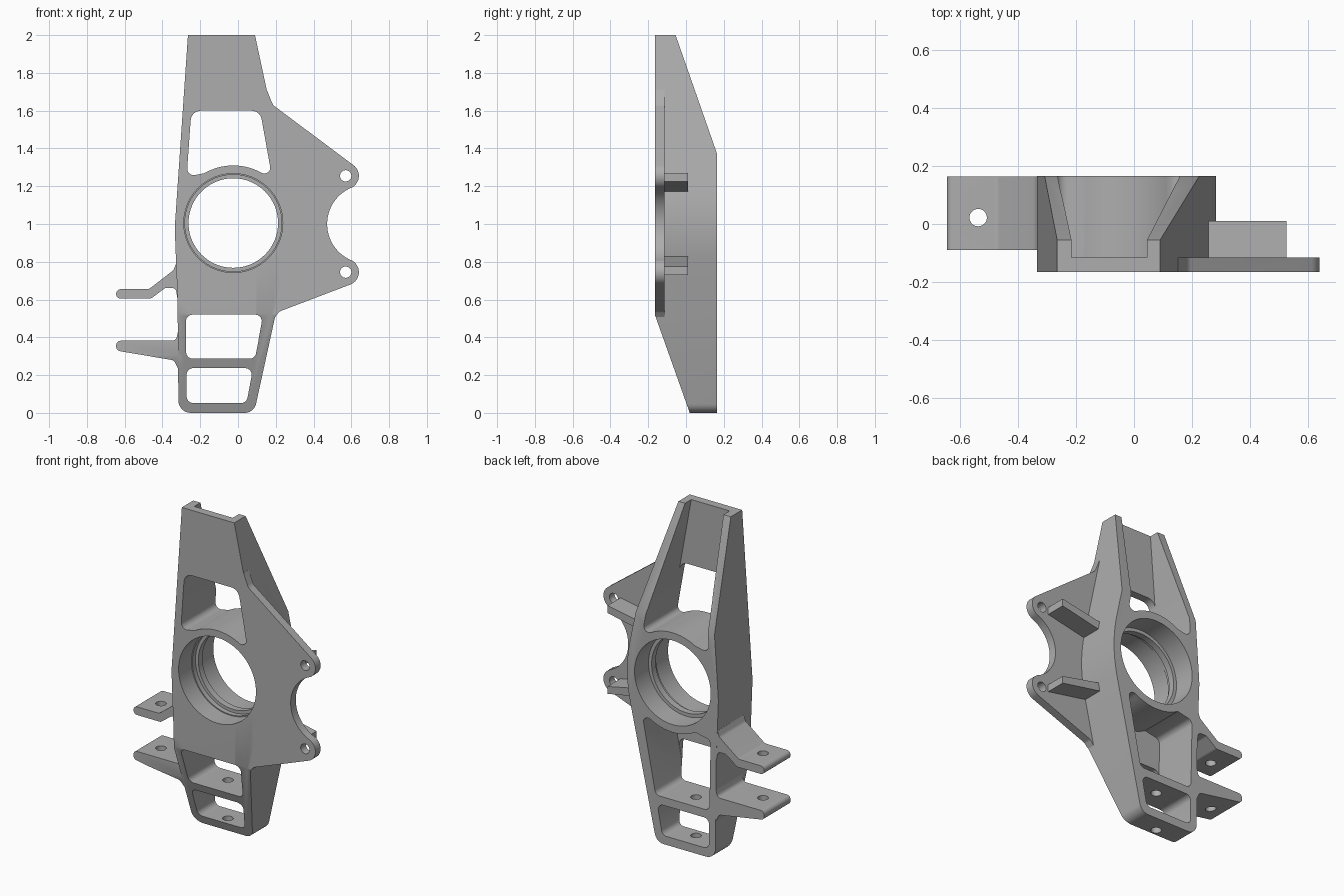
import bpy, bmesh
from math import radians, sin, cos, tan
from mathutils import Vector

old = bpy.data.objects.get("Cube")
if old:
    bpy.data.objects.remove(old, do_unlink=True)

metal = bpy.data.materials.new("machined grey metal")
metal.use_nodes = True
grey = (0.42, 0.42, 0.42, 1)
metal.diffuse_color = grey
metal.node_tree.nodes["Principled BSDF"].inputs["Base Color"].default_value = grey

FRONT, BACK = -0.165, 0.165
WEB = -0.115                # rear face of the front web and flange
HUB = (-0.025, 1.005)


def arc(centre, r, start, end, steps=16):
    """Points along an arc, angles in degrees."""
    angles = [radians(start + (end - start) * i / steps) for i in range(steps + 1)]
    return [(centre[0] + r * cos(a), centre[1] + r * sin(a)) for a in angles]


def rounded(points, steps=7):
    """Fillet every corner that carries a radius as third value."""
    out = []
    for i, p in enumerate(points):
        here = Vector(p[:2])
        if len(p) < 3:
            out.append(here)
            continue
        a = (Vector(points[i - 1][:2]) - here).normalized()
        b = (Vector(points[(i + 1) % len(points)][:2]) - here).normalized()
        half = a.angle(b) / 2
        reach = p[2] / tan(half)
        centre = here + (a + b).normalized() * (p[2] / sin(half))
        u, v = here + a * reach - centre, here + b * reach - centre
        turn = u.angle_signed(v)
        for k in range(steps + 1):
            t = -turn * k / steps
            out.append(centre + Vector((u.x * cos(t) - u.y * sin(t),
                                        u.x * sin(t) + u.y * cos(t))))
    return out


def prism(name, points, low, high, axis="y"):
    """Extrude a filleted profile along one axis."""
    place = {"x": lambda p, d: (d, p[0], p[1]),
             "y": lambda p, d: (p[0], d, p[1]),
             "z": lambda p, d: (p[0], p[1], d)}[axis]
    bm = bmesh.new()
    face = bm.faces.new([bm.verts.new(place(p, low)) for p in rounded(points)])
    new = bmesh.ops.extrude_face_region(bm, geom=[face])["geom"]
    shift = Vector(place((0, 0), high - low))
    bmesh.ops.translate(bm, vec=shift, verts=[v for v in new if isinstance(v, bmesh.types.BMVert)])
    bmesh.ops.recalc_face_normals(bm, faces=bm.faces)
    mesh = bpy.data.meshes.new(name)
    bm.to_mesh(mesh)
    bm.free()
    mesh.materials.append(metal)
    obj = bpy.data.objects.new(name, mesh)
    bpy.context.collection.objects.link(obj)
    return obj


def cylinder(name, centre, r, low, high, axis="y", steps=32):
    return prism(name, arc(centre, r, 0, 360, steps)[:-1], low, high, axis)


def combine(obj, tool, operation="DIFFERENCE"):
    """Apply a boolean and discard the tool."""
    tool.hide_render = True
    mod = obj.modifiers.new("shape", "BOOLEAN")
    mod.operation, mod.solver, mod.object = operation, "EXACT", tool
    bpy.context.view_layer.objects.active = obj
    bpy.ops.object.modifier_apply(modifier=mod.name)
    bpy.data.objects.remove(tool, do_unlink=True)


def side_envelope():
    return prism("side_envelope", [(FRONT, 2), (-0.055, 2), (BACK, 1.37), (BACK, 0),
                                   (0.02, 0), (FRONT, 0.52)], -1, 1, "x")


# Tapered upright with its hub bulge
body = prism("upright_body", [
    (-0.265, 2), (0.09, 2), (0.304, 1.0, 0.9), (0.085, 0, 0.06),
    (-0.315, 0, 0.065), (-0.32, 0.6), (-0.335, 0.98, 0.5)], FRONT, BACK)

# Flange with two round lugs and a scalloped edge
lugs = [(0.57, 1.255), (0.57, 0.745)]
flange = prism("flange", [(0.1, 1.7), (0.153, 1.71), (0.185, 1.63, 0.05)]
               + arc(lugs[0], 0.07, 54, -66)
               + arc((0.68, 1.0), 0.208, 113, 247, 28)
               + arc(lugs[1], 0.07, 66, -69)
               + [(0.22, 0.537, 0.03), (0.183, 0.49), (0.1, 0.49)], FRONT, WEB)
combine(body, flange, "UNION")
combine(body, side_envelope(), "INTERSECT")
for lug in lugs:
    combine(body, cylinder("lug_hole", lug, 0.03, -0.3, 0.3))

# Upper pocket open at the top, with a window through the web
above_hub = ([(-0.272, 1.25, 0.035)] + arc(HUB, 0.305, 120, 60)
             + [(0.177, 1.265, 0.03)])
combine(body, prism("upper_pocket", above_hub + [(0.027, 2.1), (-0.208, 2.1)], WEB, 0.3))
combine(body, prism("upper_window", above_hub + [(0.117, 1.6, 0.055), (-0.247, 1.6, 0.055)],
                    -0.3, 0.3))

# Lower pocket under the hub and the two lower windows
sill = [(0.09, 0.287, 0.035), (-0.274, 0.287, 0.035)]
combine(body, prism("lower_pocket", sill + [(-0.282, 0.72, 0.035)]
                    + arc(HUB, 0.305, 240, 300) + [(0.18, 0.75, 0.03)], WEB, 0.3))
combine(body, prism("middle_window", sill + [(-0.276, 0.52, 0.035), (0.133, 0.52, 0.035)],
                    -0.3, 0.3))
combine(body, prism("bottom_window", [(0.045, 0.052, 0.035), (-0.272, 0.052, 0.035),
                                      (-0.272, 0.237, 0.035), (0.08, 0.237, 0.035)], -0.3, 0.3))

# Stepped bearing bore with an inner lip
for r, low, high in [(0.237, -0.3, 0.3), (0.262, -0.3, -0.04),
                     (0.256, -0.05, -0.01), (0.258, 0.03, 0.3)]:
    combine(body, cylinder("bore", HUB, r, low, high, steps=64))

# Vertical bolt hole through the crossbar and the foot
combine(body, cylinder("bolt_hole", (-0.11, 0.06), 0.03, -0.1, 0.35, "z"))

# Two side arms, clipped to the sloping front and drilled
upper_arm = prism("upper_arm", [
    (-0.645, 0.605, 0.024), (-0.46, 0.605, 0.03), (-0.385, 0.662, 0.03),
    (-0.33, 0.662, 0.025), (-0.318, 0.59), (-0.3, 0.59), (-0.3, 0.79),
    (-0.328, 0.79), (-0.342, 0.755, 0.03), (-0.472, 0.655, 0.03),
    (-0.645, 0.655, 0.024)], -0.09, BACK - 0.0005)
lower_arm = prism("lower_arm", [
    (-0.645, 0.33, 0.024), (-0.338, 0.278, 0.025), (-0.316, 0.23), (-0.3, 0.23),
    (-0.3, 0.43), (-0.318, 0.43), (-0.328, 0.382, 0.025),
    (-0.645, 0.382, 0.024)], -0.09, BACK - 0.0005)
for arm in (upper_arm, lower_arm):
    combine(arm, side_envelope(), "INTERSECT")
    combine(arm, cylinder("arm_hole", (-0.537, 0.022), 0.03, 0, 1, "z"))

# Mirrored stiffening ribs behind the flange
rib = [(0.525, 1.225), (0.525, 1.27), (0.235, 1.217), (0.235, 1.165)]
upper_rib = prism("upper_rib", rib, WEB - 0.02, 0.01)
lower_rib = prism("lower_rib", [(x, 2 - z) for x, z in rib], WEB - 0.02, 0.01)

# Smooth the fillets and bores, keep machined edges sharp
bpy.ops.object.select_all(action="DESELECT")
for obj in (body, upper_arm, lower_arm, upper_rib, lower_rib):
    obj.select_set(True)
bpy.context.view_layer.objects.active = body
bpy.ops.object.shade_smooth_by_angle(angle=radians(25))
